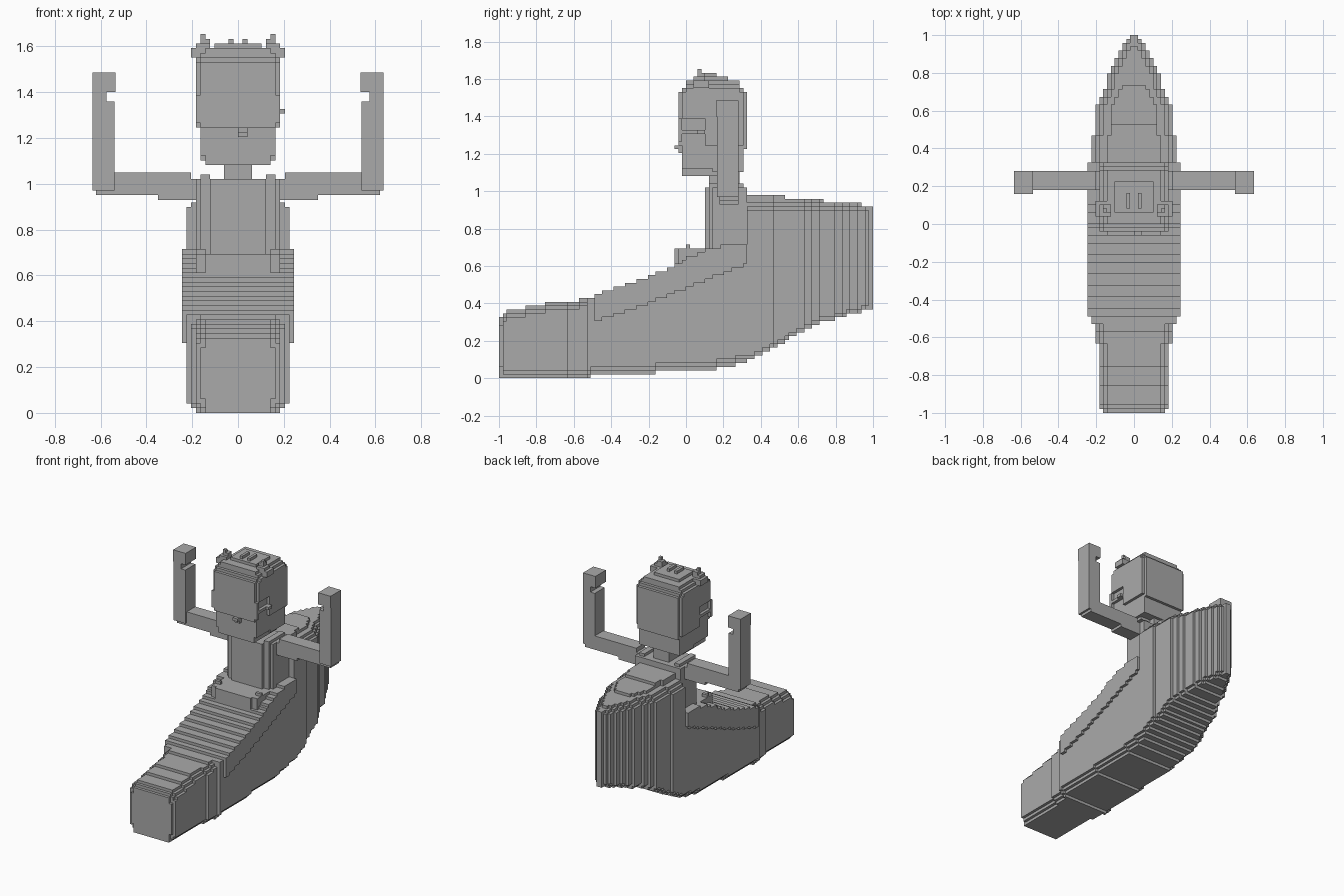
import bpy, bmesh

if "Cube" in bpy.data.objects:
    bpy.data.objects.remove(bpy.data.objects["Cube"])

S = 2 / 98          # size of one block

grey = bpy.data.materials.new("mid_grey")
grey.diffuse_color = (0.4, 0.4, 0.4, 1)
grey.use_nodes = True
grey.node_tree.nodes["Principled BSDF"].inputs["Base Color"].default_value = grey.diffuse_color


def finish(name, bm):
    me = bpy.data.meshes.new(name)
    bm.to_mesh(me)
    bm.free()
    me.materials.append(grey)
    ob = bpy.data.objects.new(name, me)
    bpy.context.collection.objects.link(ob)
    return ob


def sym(w, y0, y1, z0, z1):
    return (-w, w, y0, y1, z0, z1)


def pair(x0, x1, *yz):
    return [(x0, x1, *yz), (-x1, -x0, *yz)]


def blocks(name, boxes):
    """Fill boxes with grid blocks and skin only the outside, merged into strips."""
    cells = set()
    for b in boxes:
        r = [round(v / S) for v in b]
        cells.update((i, j, k) for i in range(r[0], r[1])
                     for j in range(r[2], r[3]) for k in range(r[4], r[5]))
    bm = bmesh.new()
    for axis in range(3):
        run = 0 if axis == 1 else 1
        other = 3 - axis - run
        for sign in (-1, 1):
            def move(c, ax, d):
                c = list(c)
                c[ax] += d
                return tuple(c)
            open_cells = {c for c in cells if move(c, axis, sign) not in cells}
            for c in open_cells:
                if move(c, run, -1) in open_cells:
                    continue
                n, e = 1, move(c, run, 1)
                while e in open_cells:
                    n, e = n + 1, move(e, run, 1)
                base = move(c, axis, 1) if sign > 0 else c
                quad = [base, move(base, run, n),
                        move(move(base, run, n), other, 1), move(base, other, 1)]
                if ((run - axis) % 3 == 1) != (sign > 0):
                    quad.reverse()
                bm.faces.new([bm.verts.new([v * S for v in q]) for q in quad])
    return finish(name, bm)


def plain(name, boxes):
    bm = bmesh.new()
    for x0, x1, y0, y1, z0, z1 in boxes:
        vs = bmesh.ops.create_cube(bm, size=1)["verts"]
        for v in vs:
            v.co = ((x0 + x1) / 2 + v.co.x * (x1 - x0),
                    (y0 + y1) / 2 + v.co.y * (y1 - y0),
                    (z0 + z1) / 2 + v.co.z * (z1 - z0))
    return finish(name, bm)


def lerp(pts, t):
    for (a, u), (b, v) in zip(pts, pts[1:]):
        if t <= b:
            return u + (v - u) * max(0, t - a) / (b - a)
    return pts[-1][1]


# hull curves, all along y
TOP = [(-1, .35), (-.7, .41), (-.55, .42), (-.3, .51), (-.1, .58), (0, .64),
       (.15, .7), (.32, .72)]
BACK_TOP = [(.32, .99), (.46, .985), (.58, .96), (.72, .95), (.92, .94), (.96, .92), (1, .91)]
BOTTOM = [(-1, 0), (-.6, .005), (-.26, .025), (.15, .05), (.3, .08), (.38, .12),
          (.5, .18), (.6, .24), (.7, .29), (.8, .32), (.95, .36), (1, .375)]
WIDTH = [(-1, .185), (-.63, .185), (-.62, .205), (-.55, .205), (-.53, .225), (.45, .225),
         (.5, .205), (.62, .195), (.66, .18), (.72, .15), (.8, .13), (.87, .1),
         (.93, .07), (.96, .05), (1, .02)]
LINE = [(-.54, .31), (-.48, .31), (-.28, .37), (-.03, .47), (.2, .56), (.32, .61)]

front, cover, back = [], [], []
for j in range(-49, 49):
    y0, y1 = j * S, (j + 1) * S
    y = (y0 + y1) / 2
    w, lo = lerp(WIDTH, y), lerp(BOTTOM, y)
    if y < .32:
        hi = lerp(TOP, y)
        inset = S if j == -49 else 0
        # stepped corners below, and above only on the nose
        t = S if y < -.5 else 0
        front += [sym(w - inset, y0, y1, lo + 2 * S + inset, hi - 2 * t - inset),
                  sym(w - S - inset, y0, y1, lo + S, hi - t - inset),
                  sym(w - 2 * S, y0, y1, lo, hi - inset)]
        if y > -.54:
            cw = .225 if y < -.48 else .245
            cover.append(sym(cw, y0, y1, lerp(LINE, y), hi))
    else:
        hi = lerp(BACK_TOP, y)
        back += [sym(w, y0, y1, lo + S, .89),
                 sym(max(w - S, S), y0, y1, lo, .91),
                 sym(max(w - 2 * S, S), y0, y1, lo, min(.935, hi)),
                 sym(max(w - 4 * S, S), y0, y1, lo, hi)]

blocks("hull", front + back)
blocks("leg_cover", cover)

# lap
blocks("lap", [sym(.145, -.07, .14, .58, .70), sym(.185, -.05, .14, .6, .70)]
       + pair(.145, .185, -.01, .02, .69, .72))

# torso, with stepped sides and shoulder straps
blocks("torso", [sym(.125, .11, .32, .6, 1.02), sym(.165, .12, .32, .6, 1.02),
                 sym(.185, .14, .32, .6, 1.02)]
       + pair(.125, .165, .13, .31, 1.0, 1.05))
blocks("neck", [sym(.06, .13, .29, 1.0, 1.1)])

# raised arms
for side, name in ((1, "right_arm"), (-1, "left_arm")):
    arm = [(.18, .35, .18, .28, .93, 1.02), (.205, .54, .18, .28, .95, 1.05),
           (.54, .62, .18, .28, .95, .97), (.54, .635, .165, .28, .97, 1.36),
           (.575, .635, .165, .28, 1.36, 1.40), (.535, .635, .16, .28, 1.40, 1.485)]
    plain(name, [(min(side * a, side * b), max(side * a, side * b), *r)
                 for a, b, *r in arm])

# head: jaw, cheeks, hair and rounded crown
blocks("face", [sym(.14, -.03, .25, 1.08, 1.3), sym(.165, -.02, .25, 1.12, 1.3),
                sym(.165, -.04, .2, 1.24, 1.4)])
blocks("hair", [sym(.165, .14, .31, 1.1, 1.26), sym(.185, .1, .31, 1.24, 1.4),
                sym(.165, .1, .33, 1.22, 1.53), sym(.185, -.03, .31, 1.385, 1.53),
                sym(.165, -.05, .33, 1.385, 1.53), sym(.165, -.03, .31, 1.53, 1.55),
                sym(.185, .0, .28, 1.53, 1.55), sym(.165, -.01, .29, 1.55, 1.57),
                sym(.145, .0, .28, 1.57, 1.59), sym(.1, .06, .22, 1.59, 1.605)])

# face details
blocks("eyewear", [sym(.165, -.05, .0, 1.24, 1.265), sym(.185, -.05, .1, 1.31, 1.33)]
       + pair(.12, .185, -.05, -.02, 1.26, 1.385))
blocks("nose", [(-.0, .04, -.05, .0, 1.2, 1.3), (0, .04, -.07, .0, 1.22, 1.245)])
blocks("ear_ring", [(.18, .2, .06, .1, 1.3, 1.33)])

# headband and crown points
blocks("headband", [sym(.195, .04, .12, 1.55, 1.59)])
blocks("crown_points", pair(.12, .185, .04, .1, 1.58, 1.615)
       + pair(.12, .165, .06, .1, 1.6, 1.63) + pair(.145, .165, .07, .09, 1.62, 1.65)
       + pair(.02, .04, .08, .16, 1.6, 1.63) + [sym(.02, .08, .16, 1.6, 1.61)])
